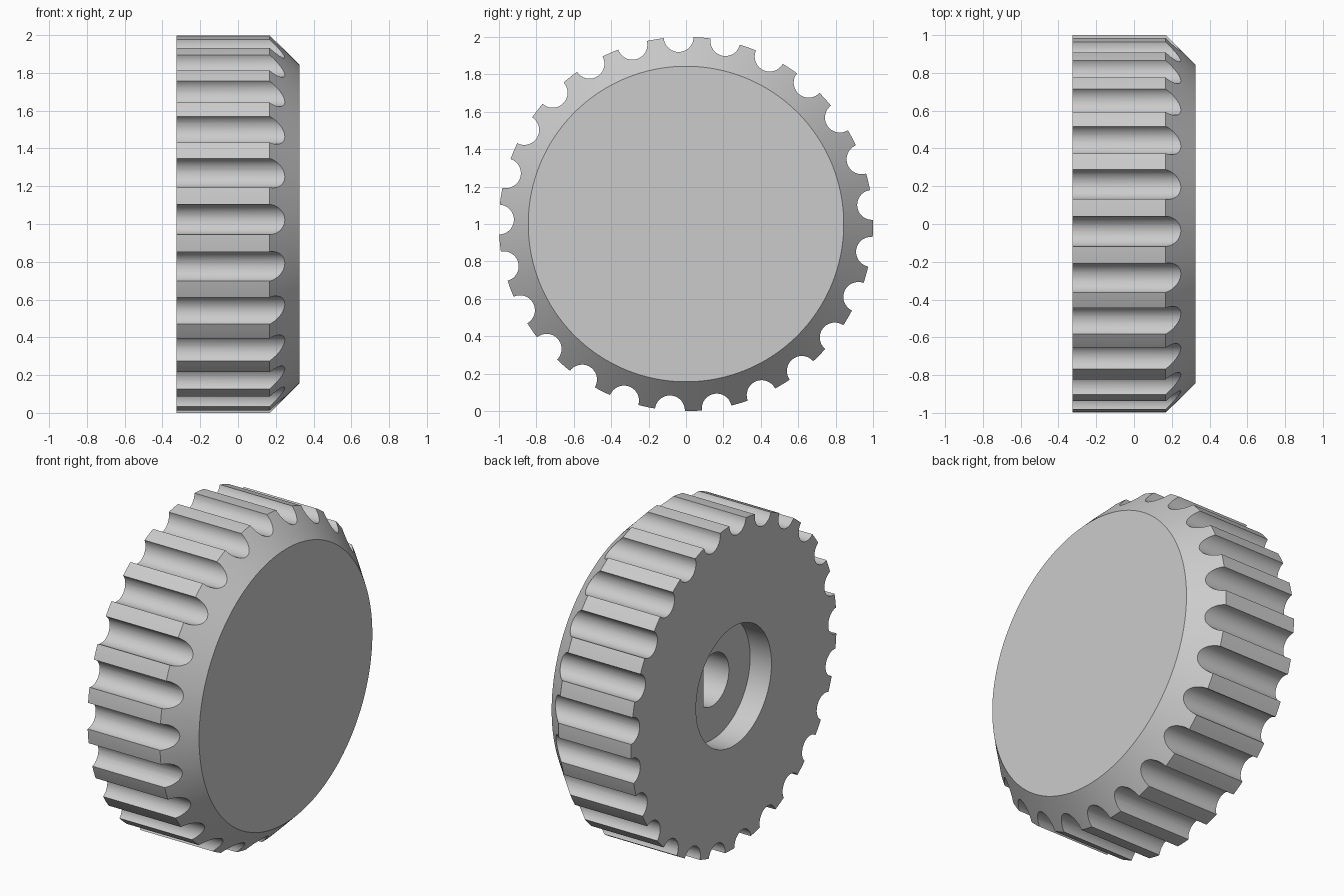
import bpy, bmesh
from math import cos, sin, pi, radians, acos
from mathutils import Vector, Matrix

if "Cube" in bpy.data.objects:
    bpy.data.objects.remove(bpy.data.objects["Cube"], do_unlink=True)

HALF = 0.325          # half thickness along x
CHAMFER = 0.157
FLUTES = 25
FLUTE_R = 0.08
BORE_R, BORE_X = 0.367, -0.18
SHAFT_R, SHAFT_FLAT, SHAFT_END = 0.16, 0.088, 0.15
CENTRE = Vector((0, 0, 1))

grey = bpy.data.materials.new("plain grey")
grey.use_nodes = True
grey.diffuse_color = (0.6, 0.6, 0.6, 1)
grey.node_tree.nodes["Principled BSDF"].inputs["Base Color"].default_value = (0.6, 0.6, 0.6, 1)


def make_object(name, bm):
    bmesh.ops.recalc_face_normals(bm, faces=bm.faces)
    mesh = bpy.data.meshes.new(name)
    bm.to_mesh(mesh)
    bm.free()
    mesh.materials.append(grey)
    obj = bpy.data.objects.new(name, mesh)
    obj.location = CENTRE
    bpy.context.collection.objects.link(obj)
    return obj


def add_prism(bm, outline, x0, x1):
    """Closed prism along x from a list of (y, z) points."""
    base = bm.faces.new([bm.verts.new((x0, y, z)) for y, z in outline])
    ext = bmesh.ops.extrude_face_region(bm, geom=[base], use_keep_orig=True)
    verts = [v for v in ext["geom"] if isinstance(v, bmesh.types.BMVert)]
    bmesh.ops.translate(bm, verts=verts, vec=(x1 - x0, 0, 0))


# Knob body: turned profile with a chamfered face and a counterbore
bm = bmesh.new()
profile = [(BORE_X, 0), (BORE_X, BORE_R), (-HALF, BORE_R), (-HALF, 1),
           (HALF - CHAMFER, 1), (HALF, 1 - CHAMFER), (HALF, 0)]
verts = [bm.verts.new((x, 0, r)) for x, r in profile]
edges = [bm.edges.new(pair) for pair in zip(verts, verts[1:])]
bmesh.ops.spin(bm, geom=verts + edges, cent=(0, 0, 0), axis=(1, 0, 0),
               angle=2 * pi, steps=180, use_duplicate=False)
bmesh.ops.remove_doubles(bm, verts=bm.verts, dist=0.0001)
knob = make_object("grip_knob", bm)

# Grip flutes: round grooves around the rim
bm = bmesh.new()
for i in range(FLUTES):
    a = radians(5.85) + 2 * pi * i / FLUTES
    add_prism(bm, [(cos(a) + FLUTE_R * cos(a + t), sin(a) + FLUTE_R * sin(a + t))
                   for t in (2 * pi * k / 40 for k in range(40))], -0.5, 0.5)
flutes = make_object("flute_cutter", bm)

# Shaft hole: D-shaped, flat towards +y
bm = bmesh.new()
start = acos(SHAFT_FLAT / SHAFT_R)
sweep = 2 * (pi - start)
add_prism(bm, [(SHAFT_R * cos(start + sweep * k / 48), SHAFT_R * sin(start + sweep * k / 48))
               for k in range(49)], BORE_X - 0.05, SHAFT_END)
shaft = make_object("shaft_hole_cutter", bm)

# Cut the grooves and the hole, then drop the cutters
bpy.ops.object.select_all(action='DESELECT')
bpy.context.view_layer.objects.active = knob
knob.select_set(True)
for cutter in (flutes, shaft):
    mod = knob.modifiers.new(cutter.name, 'BOOLEAN')
    mod.operation = 'DIFFERENCE'
    mod.solver = 'EXACT'
    mod.object = cutter
    cutter.hide_render = True
    bpy.ops.object.modifier_apply(modifier=mod.name)
    bpy.data.objects.remove(cutter, do_unlink=True)

bpy.ops.object.shade_smooth_by_angle(angle=radians(25))
